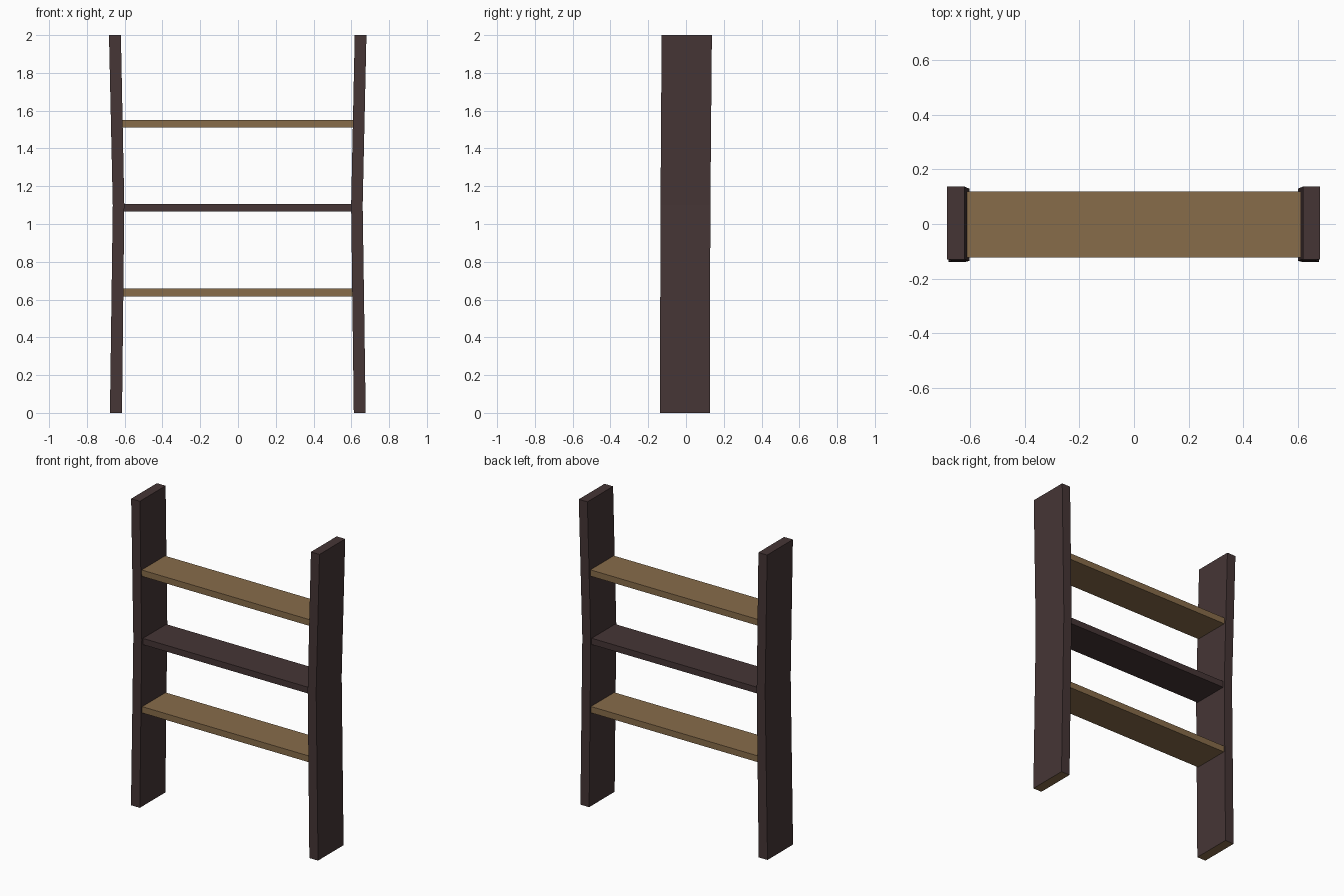
import bpy

if "Cube" in bpy.data.objects:
    bpy.data.objects.remove(bpy.data.objects["Cube"])


def material(name, rgb):
    m = bpy.data.materials.new(name)
    m.diffuse_color = (*rgb, 1)
    m.use_nodes = True
    m.node_tree.nodes["Principled BSDF"].inputs["Base Color"].default_value = m.diffuse_color
    return m


dark = material("dark wood", (0.060, 0.036, 0.036))
light = material("light wood", (0.245, 0.150, 0.068))


def add_mesh(name, verts, faces, mats):
    me = bpy.data.meshes.new(name)
    me.from_pydata(verts, [], faces)
    for m in mats:
        me.materials.append(m)
    ob = bpy.data.objects.new(name, me)
    bpy.context.collection.objects.link(ob)
    return ob


def loft(name, rings, mats):
    """Stack of rectangles (x0, x1, y0, y1, z) joined into a closed solid."""
    verts, faces = [], [(3, 2, 1, 0)]
    for x0, x1, y0, y1, z in rings:
        verts += [(x0, y0, z), (x1, y0, z), (x1, y1, z), (x0, y1, z)]
    for r in range(len(rings) - 1):
        a = 4 * r
        for i in range(4):
            j = (i + 1) % 4
            faces.append((a + i, a + j, a + 4 + j, a + 4 + i))
    t = 4 * (len(rings) - 1)
    faces.append((t, t + 1, t + 2, t + 3))
    return add_mesh(name, verts, faces, mats)


# slightly bent uprights, with bare light wood on the underside
left = loft("left_upright", [(-0.678, -0.614, -0.138, 0.126, 0),
                             (-0.663, -0.602, -0.135, 0.129, 1.10),
                             (-0.683, -0.620, -0.129, 0.137, 2)], [dark, light])
right = loft("right_upright", [(0.613, 0.676, -0.138, 0.126, 0),
                               (0.599, 0.660, -0.135, 0.129, 1.10),
                               (0.618, 0.680, -0.129, 0.137, 2)], [dark, light])
for ob in (left, right):
    for p in ob.data.polygons:
        if p.normal.z < -0.9:
            p.material_index = 1

# three shelves running between the uprights
for name, z, mat in (("lower_shelf", 0.617, light),
                     ("middle_shelf", 1.065, dark),
                     ("upper_shelf", 1.510, light)):
    loft(name, [(-0.612, 0.610, -0.123, 0.119, z),
                (-0.612, 0.610, -0.123, 0.119, z + 0.041)], [mat])
